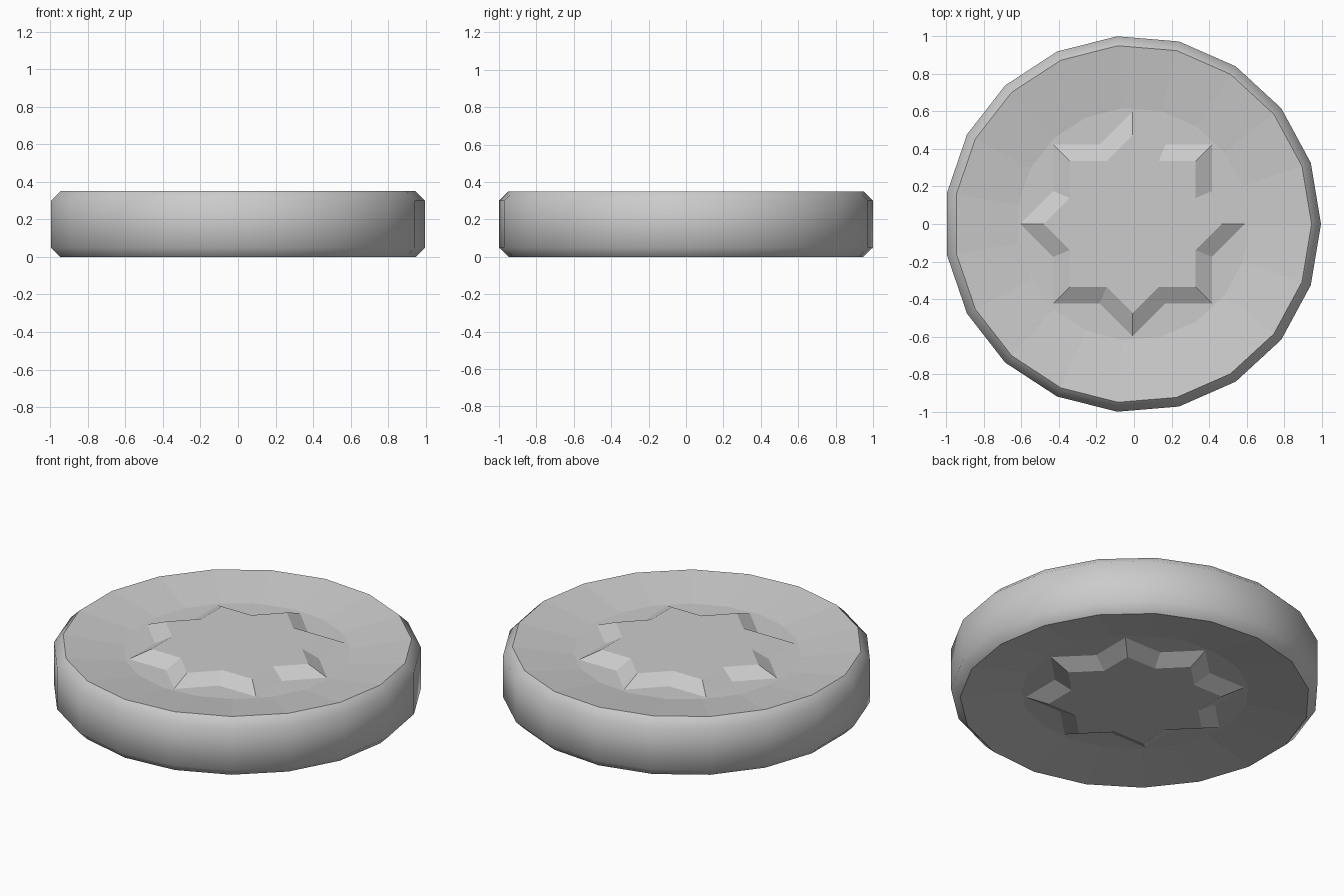
import bpy, bmesh
from math import cos, sin, pi, radians, sqrt

cube = bpy.data.objects.get("Cube")
if cube:
    bpy.data.objects.remove(cube, do_unlink=True)

SIDES = 19            # odd number of sides, so the centre is shifted a little
SHIFT = -0.007
HEIGHT = 0.35
DISH = 0.05           # depth of the dished face

grey = bpy.data.materials.new("light grey")
grey.use_nodes = True
grey.diffuse_color = (0.6, 0.6, 0.6, 1)
grey.node_tree.nodes["Principled BSDF"].inputs["Base Color"].default_value = (0.6, 0.6, 0.6, 1)


def loft(name, loops, cap_start=True):
    """Skin a stack of point loops and cap the ends."""
    bm = bmesh.new()
    rings = [[bm.verts.new(p) for p in loop] for loop in loops]
    for low, high in zip(rings, rings[1:]):
        n = len(low)
        for i in range(n):
            j = (i + 1) % n
            bm.faces.new((low[i], low[j], high[j], high[i]))
    if cap_start:
        bm.faces.new(rings[0][::-1])
    bm.faces.new(rings[-1])
    bmesh.ops.recalc_face_normals(bm, faces=bm.faces)
    mesh = bpy.data.meshes.new(name)
    bm.to_mesh(mesh)
    bm.free()
    mesh.materials.append(grey)
    obj = bpy.data.objects.new(name, mesh)
    bpy.context.collection.objects.link(obj)
    return obj


def circle(r, z):
    return [(r * cos(2 * pi * i / SIDES) + SHIFT, r * sin(2 * pi * i / SIDES), z)
            for i in range(SIDES)]


def star(r, z):
    """Eight-pointed star made of two overlapping squares."""
    inner = r * sqrt(2 - sqrt(2))
    return [((inner if i % 2 else r) * cos(i * pi / 8) + SHIFT,
             (inner if i % 2 else r) * sin(i * pi / 8), z) for i in range(16)]


# Disc with bevelled rim and dished faces
half = [(0.62, DISH), (0.953, 0), (1.0034, 0.05)]
profile = half + [(r, HEIGHT - z) for r, z in reversed(half)]
disc = loft("disc", [circle(r, z) for r, z in profile])

# Smooth rim, flat dished faces
bpy.ops.object.select_all(action='DESELECT')
disc.select_set(True)
bpy.context.view_layer.objects.active = disc
bpy.ops.object.shade_smooth_by_angle(angle=radians(50))
for poly in disc.data.polygons:
    poly.use_smooth = abs(poly.normal.z) < 0.9

# Raised stars, one on each face
for name, base, top in (("top_star", HEIGHT - DISH, HEIGHT),
                        ("bottom_star", DISH, 0)):
    obj = loft(name, [star(0.598, base), star(0.474, top)], cap_start=False)
    # Make sure the open shell faces outward
    cap = max(obj.data.polygons, key=lambda p: p.area)
    if cap.normal.z * (top - base) < 0:
        obj.data.flip_normals()
